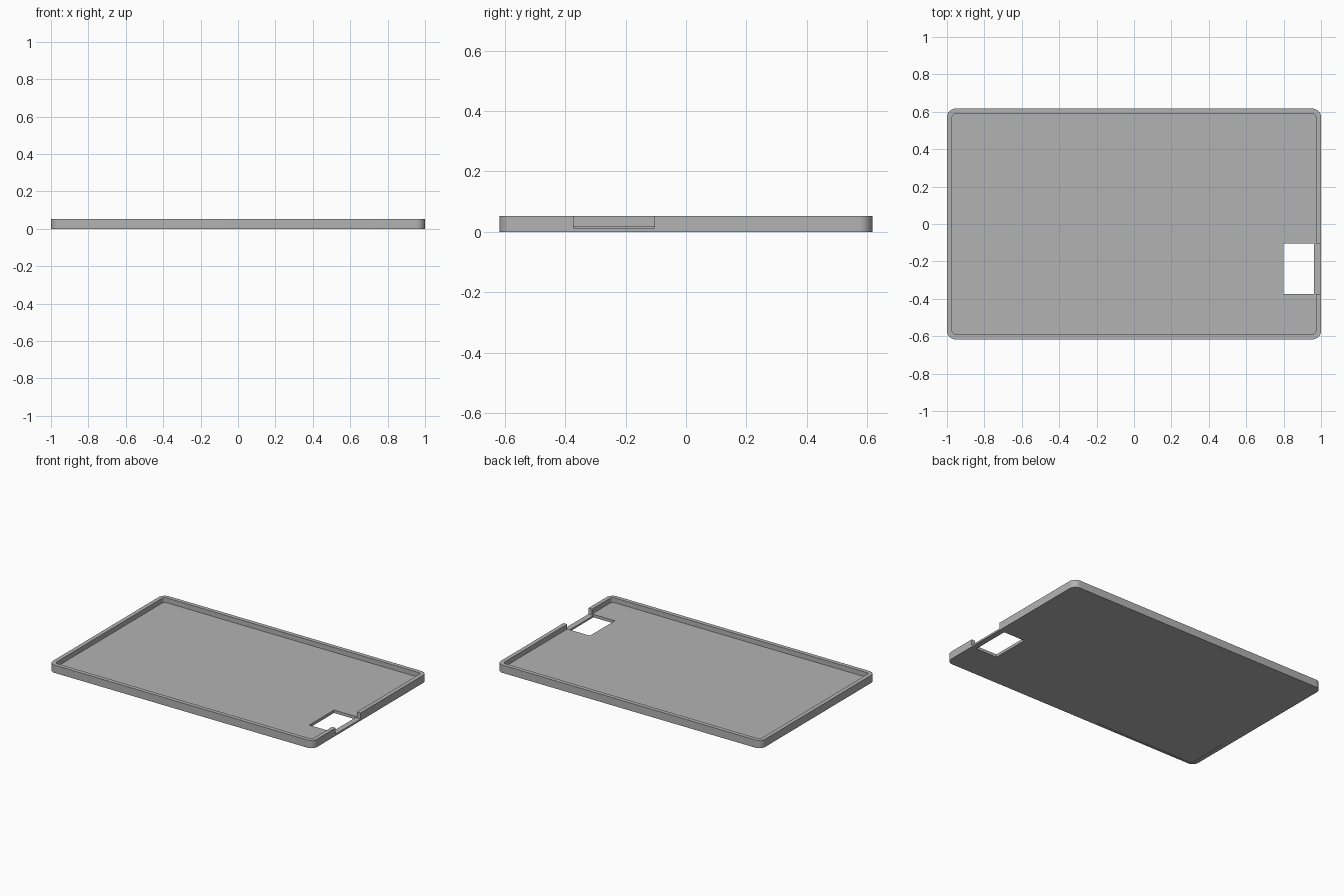
import bpy
import bmesh
from math import cos, sin, pi

if "Cube" in bpy.data.objects:
    bpy.data.objects.remove(bpy.data.objects["Cube"])

gray = bpy.data.materials.new("plain gray")
gray.use_nodes = True
color = (0.45, 0.45, 0.45, 1)
gray.diffuse_color = color
gray.node_tree.nodes["Principled BSDF"].inputs["Base Color"].default_value = color


def rounded_slab(name, half_x, half_y, radius, z0, z1, steps=10):
    """Upright slab with rounded vertical corners."""
    bm = bmesh.new()
    ring = []
    for corner, (sx, sy) in enumerate([(1, 1), (-1, 1), (-1, -1), (1, -1)]):
        for i in range(steps + 1):
            a = (corner + i / steps) * pi / 2
            ring.append(bm.verts.new((sx * (half_x - radius) + radius * cos(a),
                                      sy * (half_y - radius) + radius * sin(a), z0)))
    base = bm.faces.new(ring)
    top = bmesh.ops.extrude_face_region(bm, geom=[base])["geom"]
    bmesh.ops.translate(bm, vec=(0, 0, z1 - z0),
                        verts=[v for v in top if isinstance(v, bmesh.types.BMVert)])
    bmesh.ops.recalc_face_normals(bm, faces=bm.faces)
    return finish(name, bm)


def box(name, x0, x1, y0, y1, z0, z1):
    bm = bmesh.new()
    bmesh.ops.create_cube(bm, size=1)
    for v in bm.verts:
        v.co = (x1 if v.co.x > 0 else x0, y1 if v.co.y > 0 else y0,
                z1 if v.co.z > 0 else z0)
    return finish(name, bm)


def finish(name, bm):
    mesh = bpy.data.meshes.new(name)
    bm.to_mesh(mesh)
    bm.free()
    mesh.materials.append(gray)
    obj = bpy.data.objects.new(name, mesh)
    bpy.context.collection.objects.link(obj)
    return obj


def cut(target, cutter):
    mod = target.modifiers.new("cut", "BOOLEAN")
    mod.operation = "DIFFERENCE"
    mod.solver = "EXACT"
    mod.object = cutter
    bpy.context.view_layer.objects.active = target
    bpy.ops.object.modifier_apply(modifier=mod.name)
    bpy.data.objects.remove(cutter)


# Shallow tray with a rounded rim
HALF_X, HALF_Y, HEIGHT, WALL, FLOOR = 1.0, 0.617, 0.053, 0.028, 0.02
tray = rounded_slab("tray", HALF_X, HALF_Y, 0.046, 0, HEIGHT)
cut(tray, rounded_slab("cavity", HALF_X - WALL, HALF_Y - WALL, 0.018, FLOOR, 0.1))

# Opening through the floor, and the lowered wall beside it
y0, y1 = -0.373, -0.105
cut(tray, box("floor_opening", 0.8, 0.962, y0, y1, -0.1, 0.1))
cut(tray, box("wall_notch", 0.95, 1.1, y0, y1, 0.012, 0.1))

# Very shallow label recess on the underside
cut(tray, box("label_recess", -0.97, -0.21, -0.602, -0.312, -0.1, 0.002))

# Smooth the corners, keep the edges crisp
bpy.ops.object.select_all(action="DESELECT")
tray.select_set(True)
bpy.context.view_layer.objects.active = tray
bpy.ops.object.shade_smooth_by_angle(angle=pi / 6)
